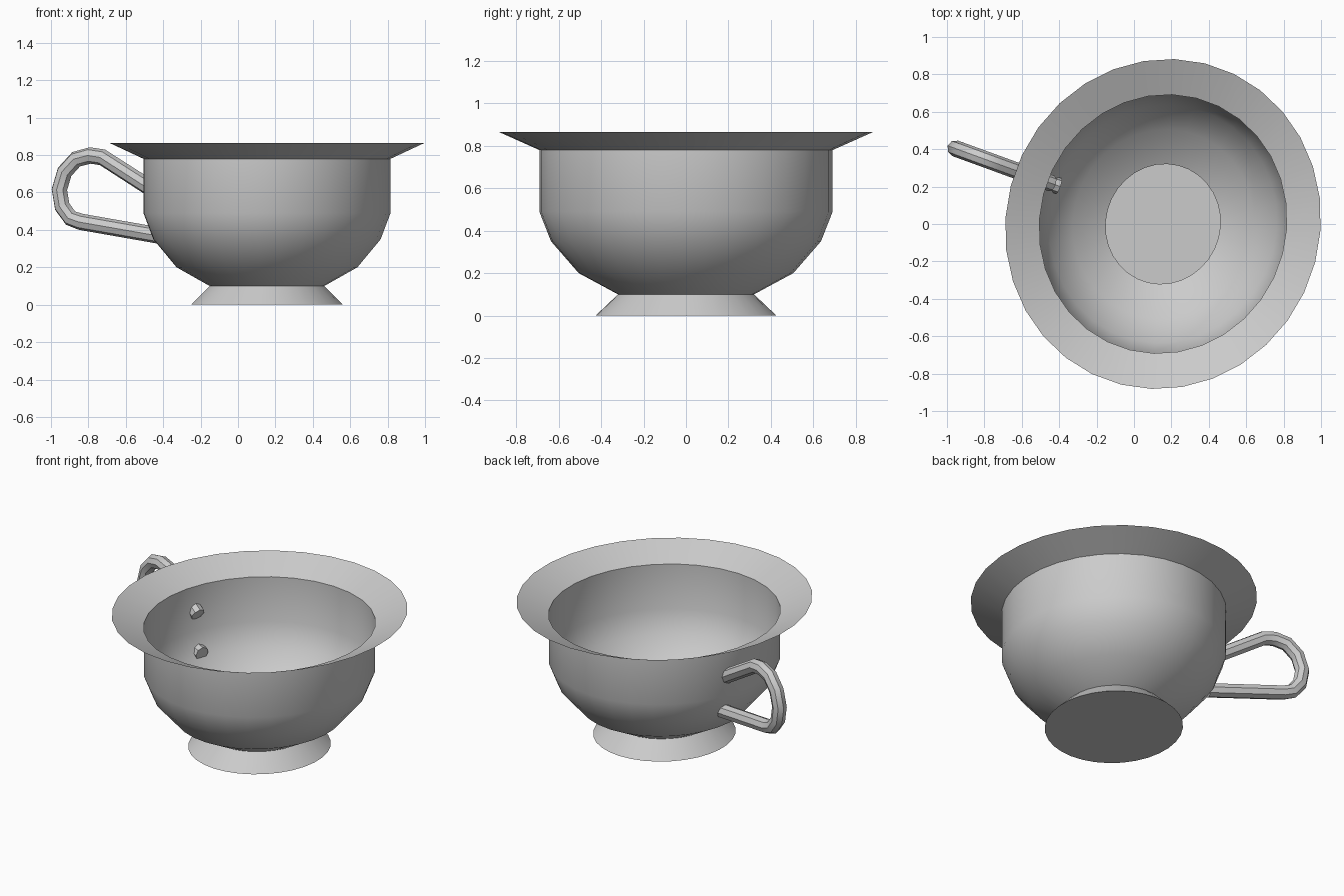
import bpy, bmesh
from math import sin, cos, tau, radians

if "Cube" in bpy.data.objects:
    bpy.data.objects.remove(bpy.data.objects["Cube"])

CX = 0.155                    # cup axis
TILT = radians(-20)           # direction of the handle plane
SIDES = 32


def finish(name, bm):
    bmesh.ops.recalc_face_normals(bm, faces=bm.faces)
    mesh = bpy.data.meshes.new(name)
    bm.to_mesh(mesh)
    bm.free()
    ob = bpy.data.objects.new(name, mesh)
    bpy.context.collection.objects.link(ob)
    return ob


# Cup: thin lathe, slightly narrower along the handle direction
profile = [(0.425, 0), (0.32, 0.10), (0.505, 0.20), (0.635, 0.35),
           (0.69, 0.49), (0.69, 0.78), (0.88, 0.865)]
bm = bmesh.new()
rings = []
for r, z in profile:
    ring = []
    for k in range(SIDES):
        a = (k + 0.5) * tau / SIDES
        u, v = 0.953 * r * cos(a), 1.009 * r * sin(a)
        ring.append(bm.verts.new((CX + u * cos(TILT) - v * sin(TILT),
                                  u * sin(TILT) + v * cos(TILT), z)))
    rings.append(ring)
for lo, hi in zip(rings, rings[1:]):
    for k in range(SIDES):
        n = (k + 1) % SIDES
        bm.faces.new((lo[k], lo[n], hi[n], hi[k]))
bm.faces.new(rings[0][::-1])   # underside of the foot
cup = finish("cup", bm)

# Handle: round tube along a loop in the tilted plane (front-view x, z)
path = [(-0.44, 0.605), (-0.725, 0.788), (-0.79, 0.798), (-0.865, 0.778),
        (-0.927, 0.71), (-0.955, 0.615), (-0.94, 0.525), (-0.895, 0.463),
        (-0.84, 0.443), (-0.40, 0.366)]
curve = bpy.data.curves.new("handle", 'CURVE')
curve.dimensions = '3D'
curve.bevel_depth = 0.044
curve.bevel_resolution = 2
curve.use_fill_caps = True
spline = curve.splines.new('POLY')
spline.points.add(len(path) - 1)
for p, (x, z) in zip(spline.points, path):
    p.co = (x, (x - CX) * sin(TILT) / cos(TILT), z, 1)
handle = bpy.data.objects.new("handle", curve)
bpy.context.collection.objects.link(handle)

# Smooth shading with sharp creases
bpy.ops.object.select_all(action='DESELECT')
handle.select_set(True)
bpy.context.view_layer.objects.active = handle
bpy.ops.object.convert(target='MESH')
cup.select_set(True)
bpy.context.view_layer.objects.active = cup
bpy.ops.object.shade_smooth_by_angle(angle=radians(40))
